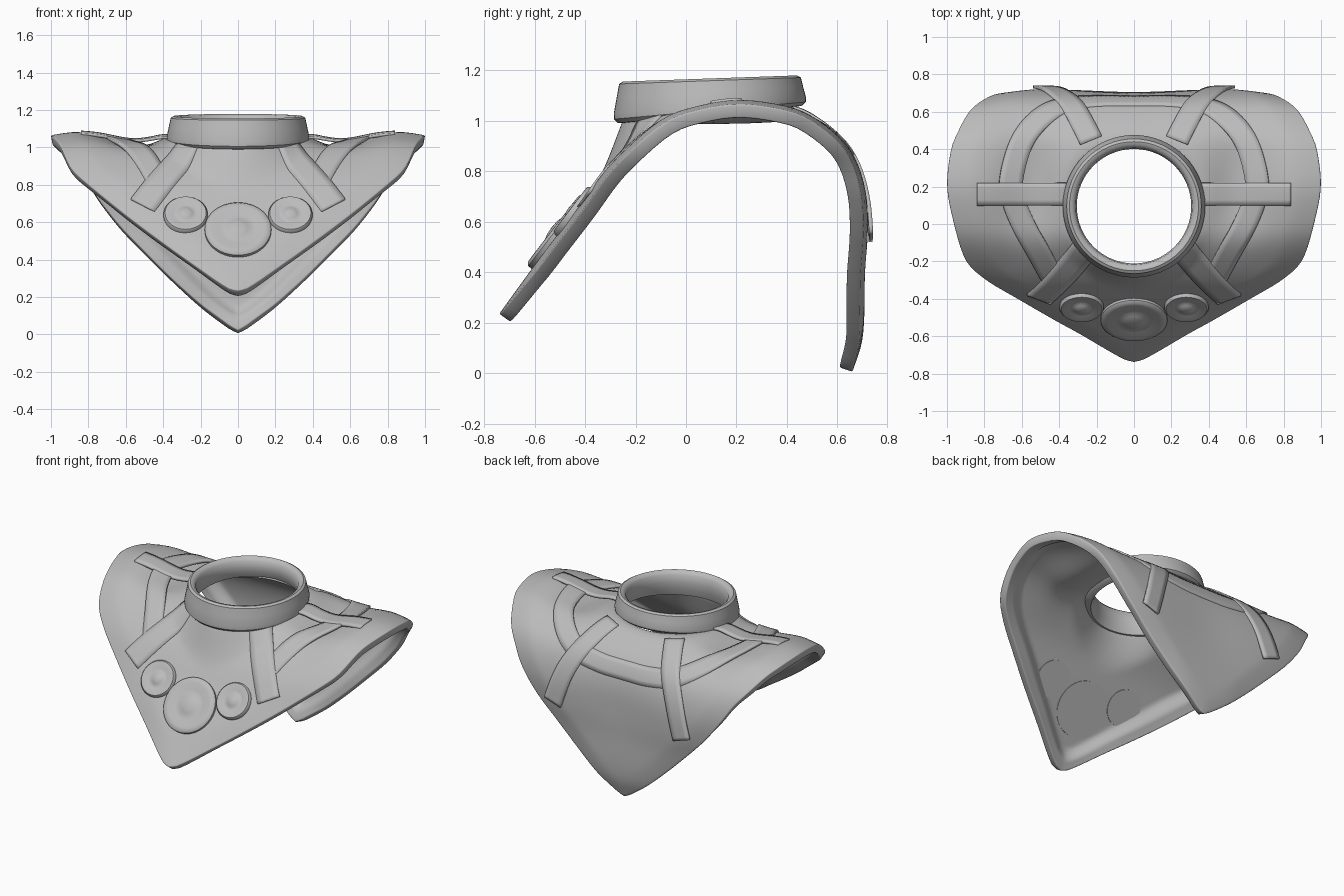
import bpy, bmesh, math
from mathutils import Vector, Matrix

if "Cube" in bpy.data.objects:
    bpy.data.objects.remove(bpy.data.objects["Cube"])

grey = bpy.data.materials.new("plain_grey")
grey.diffuse_color = (0.5, 0.5, 0.5, 1)
grey.use_nodes = True
grey.node_tree.nodes["Principled BSDF"].inputs["Base Color"].default_value = grey.diffuse_color

# Front-to-back arch of the mantle: (arc length, y, z)
ARCH = [(-1.22, -.74, .235), (-.91, -.565, .475), (-.67, -.42, .665), (-.5, -.318, .805),
        (-.35, -.21, .915), (-.215, -.1, 1.005), (-.1, 0, 1.05), (.1, .2, 1.085),
        (.3, .4, 1.06), (.41, .5, 1.02), (.56, .62, .925), (.675, .68, .83),
        (.81, .715, .70), (.96, .722, .55), (1.11, .712, .4), (1.37, .70, .14), (1.515, .66, .005)]
# Right half of the hem, front tip to back tip: (step, x, arc length)
HEM = [(0, 0, -1.22), (.6, .06, -1.195), (2, .27, -1.0), (4, .62, -.67), (5, .79, -.50),
       (6, .90, -.35), (7.3, .965, -.1), (8.4, 1.0, .1), (9.4, .98, .3), (10, .945, .41),
       (11, .88, .56), (12, .81, .68), (13, .735, .81), (14, .62, .96), (15, .475, 1.11),
       (17, .2, 1.37), (18.2, .05, 1.49), (18.7, 0, 1.515)]
NECK_Y = .095
RIM = .14


def curve(rows, t):
    """Smooth curve through rows keyed by their first value."""
    n = len(rows)
    i = max(0, min(n - 2, sum(r[0] <= t for r in rows) - 1))
    a, b = rows[i], rows[i + 1]
    p, q = rows[max(i - 1, 0)], rows[min(i + 2, n - 1)]
    h = b[0] - a[0]
    u = (t - a[0]) / h
    out = []
    for k in range(1, len(a)):
        ma, mb = (b[k] - p[k]) / (b[0] - p[0]) * h, (q[k] - a[k]) / (q[0] - a[0]) * h
        out.append((2*u**3 - 3*u*u + 1) * a[k] + (u**3 - 2*u*u + u) * ma
                   + (3*u*u - 2*u**3) * b[k] + (u**3 - u*u) * mb)
    return out


def arc_at_y(y):
    lo, hi = -1.2, .8
    for _ in range(30):
        mid = (lo + hi) / 2
        lo, hi = (mid, hi) if curve(ARCH, mid)[0] < y else (lo, mid)
    return lo


def surface(x, s, dip=1.0):
    """Arch with a saddle beside the neck, hollow mid back and rise to the collar."""
    y, z = curve(ARCH, s)
    z -= dip * .085 * math.exp(-((abs(x) - .55) / .17) ** 2 - ((s - .1) / .28) ** 2)
    y -= .018 * math.exp(-(x / .3) ** 2 - ((s - .9) / .22) ** 2)
    w = max(0, min(1, 1 - (math.hypot(x, y - NECK_Y) - .33) / .12)) ** 2
    if s < .6:
        z += (1.04 - z) * w
    return Vector((x, y, z))


def normal(x, s, dip=1.0):
    e = .01
    dx = surface(x + e, s, dip) - surface(x - e, s, dip)
    ds = surface(x, s + e, dip) - surface(x, s - e, dip)
    return dx.cross(ds).normalized()


def finish(name, bm, angle=35):
    me = bpy.data.meshes.new(name)
    bm.to_mesh(me)
    bm.free()
    me.materials.append(grey)
    ob = bpy.data.objects.new(name, me)
    bpy.context.collection.objects.link(ob)
    bpy.ops.object.select_all(action='DESELECT')
    ob.select_set(True)
    bpy.context.view_layer.objects.active = ob
    bpy.ops.object.shade_smooth_by_angle(angle=math.radians(angle))
    return ob


def sheet(name, rows, thickness, bevel, weights=None):
    """Grid of points made into a mirrored, solid plate; weights vary its thickness."""
    bm = bmesh.new()
    vs = [[bm.verts.new(p) for p in r] for r in rows]
    for r0, r1 in zip(vs, vs[1:]):
        for a, b, c, d in zip(r0, r0[1:], r1[1:], r1):
            bm.faces.new((a, b, c, d))
    bm.normal_update()
    if sum(f.normal.z * f.calc_area() for f in bm.faces) < 0:
        bmesh.ops.reverse_faces(bm, faces=bm.faces[:])
    ob = finish(name, bm)
    m = ob.modifiers.new("mirror", 'MIRROR')
    m.use_clip = True
    m.merge_threshold = .002
    s = ob.modifiers.new("thickness", 'SOLIDIFY')
    s.thickness, s.offset = thickness, -1
    if weights:
        g = ob.vertex_groups.new(name="rim")
        for i, w in enumerate(weights):
            g.add([i], w, 'REPLACE')
        s.vertex_group = "rim"
    if bevel:
        b = ob.modifiers.new("soft_edge", 'BEVEL')
        b.width, b.segments, b.limit_method, b.angle_limit = bevel, 2, 'ANGLE', math.radians(50)
    return ob


# Mantle: rings from the neck hole out to a thick, sloping hem
rows, weights = [], []
STEPS, RINGS = 72, 28
for i in range(STEPS + 1):
    hx, hs = curve(HEM, HEM[-1][0] * i / STEPS)
    hx = 0 if i in (0, STEPS) else max(hx, 0)
    a = math.atan2(hs / 1.25, hx)
    nx = 0 if hx == 0 else .335 * math.cos(a)
    ns = arc_at_y(NECK_Y + .335 * math.sin(a))
    length = math.hypot(hx - nx, hs - ns)
    row = []
    for j in range(RINGS + 1):
        f = j / RINGS
        f = 1.25 * f - .25 * f ** 3 if f < 1 else 1
        d = (1 - f) * length
        x, s = nx + (hx - nx) * f, ns + (hs - ns) * f
        edge = max(0, 1 - d / RIM) ** 1.3 * min(1, hx / .3)
        p = surface(x, s) - normal(x, s) * .02 * edge
        if hx == 0:
            p.x = 0
        row.append(p)
        weights.append(.22 + .78 * max(0, min(1, (RIM - d) / .07)))
    rows.append(row)
sheet("mantle", rows, .055, .01, weights)


def band(name, path, width, lift, cols=4, steps=32, rise=0):
    """Raised strap following a path of (x, arc length) on the mantle."""
    keyed = [(i, *p) for i, p in enumerate(path)]
    last = len(path) - 1
    rows = []
    for i in range(steps + 1):
        t = last * i / steps
        p = Vector(curve(keyed, t))
        d = (Vector(curve(keyed, min(t + .02, last))) - Vector(curve(keyed, max(t - .02, 0)))).normalized()
        side = Vector((-d.y, d.x))
        row = []
        for j in range(cols + 1):
            q = p + side * width * (j / cols - .5)
            if abs(p.x) < 1e-6:
                q.x = 0
            row.append(surface(q.x, q.y, .5) + normal(q.x, q.y, .5) * (lift + rise * (i / steps) ** 3))
        rows.append(row)
    return sheet(name, rows, .016, 0)


# Straps
band("ring_strap", [(.43, -.47), (.50, -.30), (.585, -.12), (.64, .02), (.655, .14), (.6, .34), (.5, .49),
                    (.36, .60), (.18, .64), (0, .645)], .125, .005, steps=72)
band("front_strap", [(.26, -.25), (.37, -.42), (.51, -.64)], .15, .007)
band("shoulder_strap", [(.36, .06), (.6, .06), (.84, .06)], .12, .007)
band("back_strap", [(.23, .35), (.33, .58), (.41, .76), (.48, .97)], .125, .007, rise=.013)


def lathe(name, pts, seg, matrix, tilt=None):
    """Revolve a (radius, height) profile."""
    bm = bmesh.new()
    rings = []
    for r, z in pts:
        if r == 0:
            rings.append([bm.verts.new((0, 0, z))] * seg)
        else:
            rings.append([bm.verts.new((r * math.cos(k * math.tau / seg), r * math.sin(k * math.tau / seg), z))
                          for k in range(seg)])
    pairs = list(zip(rings, rings[1:]))
    if pts[0][0] > 0:
        pairs.append((rings[-1], rings[0]))
    for a, b in pairs:
        for k in range(seg):
            q = (a[k], a[(k + 1) % seg], b[(k + 1) % seg], b[k])
            bm.faces.new(list(dict.fromkeys(q)))
    if tilt:
        for v in bm.verts:
            v.co.z += tilt(v.co)
    bm.transform(matrix)
    bmesh.ops.recalc_face_normals(bm, faces=bm.faces[:])
    return finish(name, bm, 40)


# Neck collar: level top, lower hem at the front
lathe("neck_collar", [(.325, 1.02), (.31, 1.06), (.306, 1.10), (.312, 1.145), (.328, 1.163), (.345, 1.167),
                      (.36, 1.158), (.37, 1.11), (.381, 1.06), (.38, 1.04), (.365, 1.025)],
      64, Matrix.Translation((0, NECK_Y, 0)),
      lambda c: c.y / .37 * (.035 - .022 * max(0, min(1, (c.z - 1.03) / .12))))

# Three round bosses on the chest
for name, x, s, r, lift in (("chest_disc", 0, -.808, .178, .012), ("left_disc", -.28, -.705, .118, .006),
                            ("right_disc", .28, -.705, .118, .006)):
    n = normal(x, s)
    xa = Vector((1, 0, 0))
    xa = (xa - n * xa.dot(n)).normalized()
    m = Matrix((xa, n.cross(xa), n)).transposed().to_4x4()
    m.translation = surface(x, s) + n * lift
    lathe(name, [(0, .024), (r * .18, .022), (r * .30, .016), (r * .42, .008), (r * .55, .009),
                 (r * .8, .016), (r * .93, .015), (r, .004), (r, -.016 - lift), (0, -.016 - lift)], 48, m)
